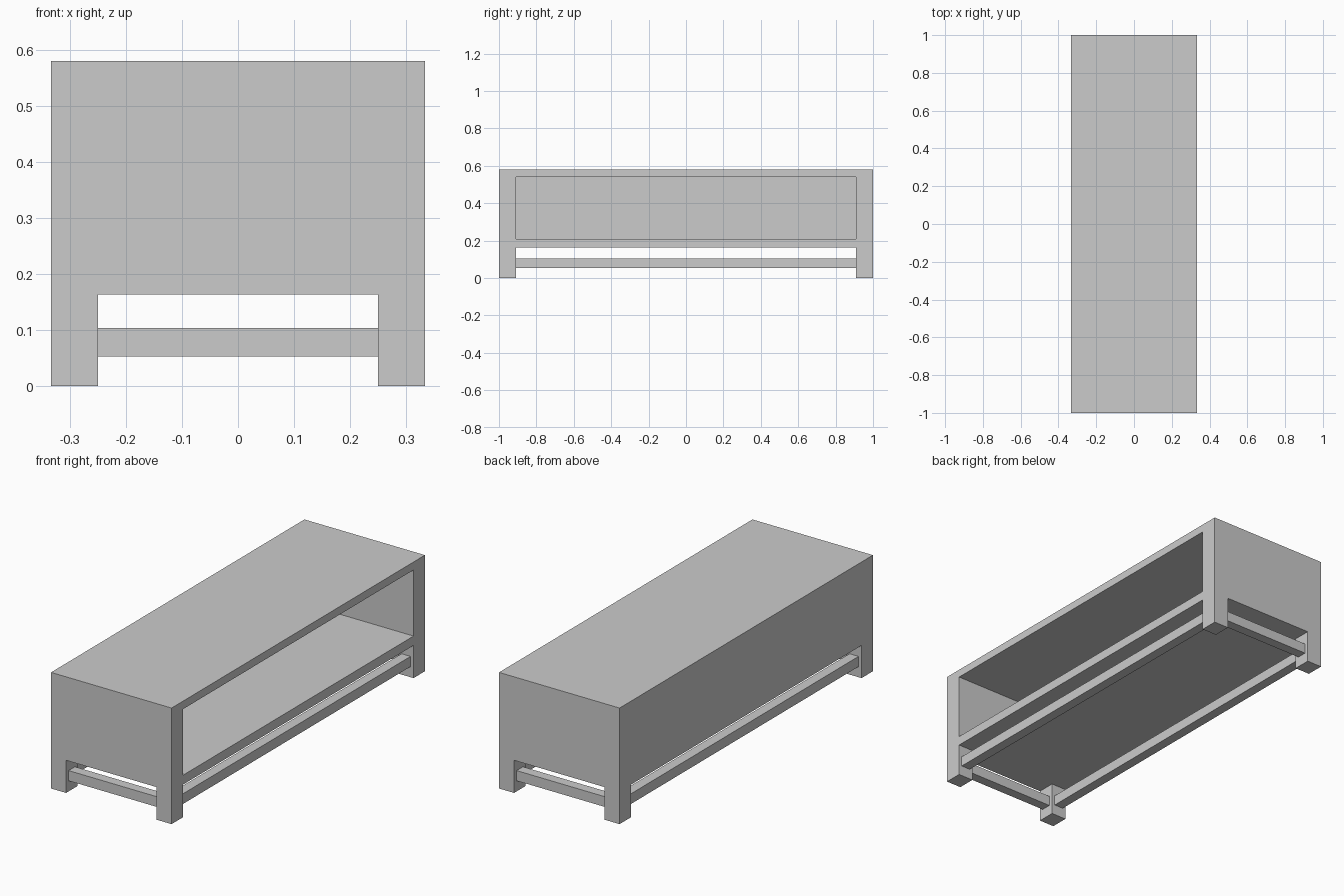
import bpy, bmesh
from mathutils import Vector, Matrix

if "Cube" in bpy.data.objects:
    bpy.data.objects.remove(bpy.data.objects["Cube"])

HX, HY, TOP = 0.333, 1.0, 0.58       # outer half width, half length, height
LX, LY, BASE = 0.25, 0.91, 0.163     # inner leg faces, underside height
OPEN_LO, OPEN_HI, BACK = 0.21, 0.54, 0.04
RAIL_W, RAIL_LO, RAIL_HI = 0.05, 0.053, 0.104


def box_bmesh(lo, hi):
    lo, hi = Vector(lo), Vector(hi)
    bm = bmesh.new()
    mat = Matrix.Translation((lo + hi) / 2) @ Matrix.Diagonal((*(hi - lo), 1))
    bmesh.ops.create_cube(bm, size=1, matrix=mat)
    return bm


def add_object(name, bm):
    bmesh.ops.recalc_face_normals(bm, faces=bm.faces)
    mesh = bpy.data.meshes.new(name)
    bm.to_mesh(mesh)
    bm.free()
    obj = bpy.data.objects.new(name, mesh)
    bpy.context.collection.objects.link(obj)
    return obj


def cut(bm, co, normal):
    geom = bm.verts[:] + bm.edges[:] + bm.faces[:]
    bmesh.ops.bisect_plane(bm, geom=geom, plane_co=co, plane_no=normal, dist=1e-5)


def pull(bm, faces, offset):
    new = bmesh.ops.extrude_discrete_faces(bm, faces=faces)["faces"]
    bmesh.ops.translate(bm, verts=list({v for f in new for v in f.verts}), vec=offset)


# Cabinet body, divided along the leg and opening lines
bm = box_bmesh((-HX, -HY, BASE), (HX, HY, TOP))
for s in (-1, 1):
    cut(bm, (s * LX, 0, 0), (1, 0, 0))
    cut(bm, (0, s * LY, 0), (0, 1, 0))
for z in (OPEN_LO, OPEN_HI):
    cut(bm, (0, 0, z), (0, 0, 1))
bm.normal_update()

# Corner legs drawn down from the underside
legs = []
for f in bm.faces:
    c = f.calc_center_median()
    if f.normal.z < -0.9 and abs(c.x) > LX and abs(c.y) > LY:
        legs.append(f)
pull(bm, legs, (0, 0, -BASE))
bm.normal_update()

# Open compartment pushed in from the right side
opening = []
for f in bm.faces:
    c = f.calc_center_median()
    if c.x > HX - 1e-4 and abs(c.y) < LY and OPEN_LO < c.z < OPEN_HI:
        opening.append(f)
pull(bm, opening, (BACK - 2 * HX, 0, 0))
add_object("cabinet_body", bm)

# Rails between the legs, centred on the leg thickness
cx, cy, w = (HX + LX) / 2, (HY + LY) / 2, RAIL_W / 2
for s, side, end in ((-1, "left", "front"), (1, "right", "back")):
    add_object(side + "_rail", box_bmesh((s * cx - w, -LY, RAIL_LO), (s * cx + w, LY, RAIL_HI)))
    add_object(end + "_rail", box_bmesh((-LX, s * cy - w, RAIL_LO), (LX, s * cy + w, RAIL_HI)))
